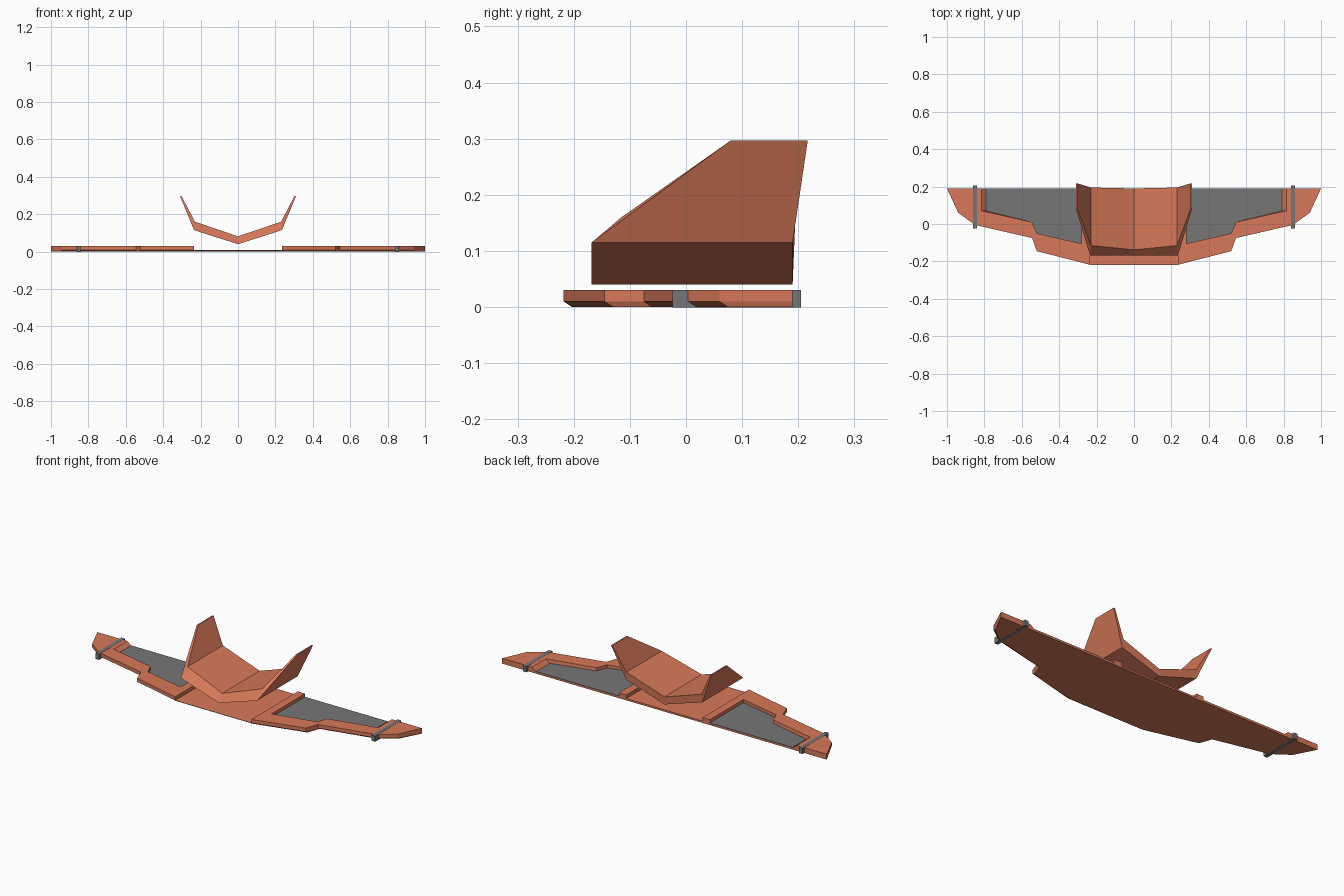
import bpy, bmesh

if "Cube" in bpy.data.objects:
    bpy.data.objects.remove(bpy.data.objects["Cube"])

def material(name, rgb):
    m = bpy.data.materials.new(name)
    m.diffuse_color = (*rgb, 1)
    m.use_nodes = True
    m.node_tree.nodes["Principled BSDF"].inputs["Base Color"].default_value = m.diffuse_color
    return m

ORANGE = material("burnt orange", (0.68, 0.19, 0.10))
GREY = material("mid grey", (0.18, 0.18, 0.18))

def make(name, verts, faces, mat, mirror=False):
    me = bpy.data.meshes.new(name)
    me.from_pydata(verts, [], faces)
    bm = bmesh.new()
    bm.from_mesh(me)
    bmesh.ops.recalc_face_normals(bm, faces=bm.faces)
    bm.to_mesh(me)
    bm.free()
    me.materials.append(mat)
    ob = bpy.data.objects.new(name, me)
    bpy.context.collection.objects.link(ob)
    if mirror:
        ob.modifiers.new("mirror", 'MIRROR').use_axis[0] = True
    return ob

def loft(name, low, high, z0, z1, mat, mirror=False):
    """Closed solid between a lower and an upper outline."""
    n = len(low)
    verts = [(x, y, z0) for x, y in low] + [(x, y, z1) for x, y in high]
    faces = [(i, (i + 1) % n, n + (i + 1) % n, n + i) for i in range(n)]
    faces += [tuple(range(n))[::-1], tuple(range(n, 2 * n))]
    return make(name, verts, faces, mat, mirror)

# Wing outline, right half, front centre to rear tip
lead = [(0.235, -0.218), (0.52, -0.145), (0.545, -0.075),
        (0.85, -0.005), (0.94, 0.06), (1.0, 0.19)]
inner = [(0.28, -0.105), (0.52, -0.05), (0.545, 0.01), (0.79, 0.07), (0.79, 0.19)]

def both(half):
    return half + [(-x, y) for x, y in reversed(half)]

# Thin base plate with undercut leading edge
under = [(x, min(y + 0.015, 0.19)) for x, y in lead]
loft("wing_plate", both(under), both(lead), 0, 0.01, ORANGE)

# Raised rim around each panel, sloping inwards at the tip side
rim_low = [(0.235, 0.19)] + lead + inner[::-1] + [(0.28, 0.19)]
rim_high = [(0.815, y) if x == 0.79 else (x, y) for x, y in rim_low]
loft("wing_rim", rim_low, rim_high, 0.01, 0.03, ORANGE, True)

# Grey recessed panels
panel = inner + [(0.28, 0.19)]
loft("wing_panel", panel, panel, 0.009, 0.012, GREY, True)

# Rods clamped across the wing tips
rod = [(0.84, -0.024), (0.862, -0.024), (0.862, 0.205), (0.84, 0.205)]
loft("tip_rod", rod, rod, -0.0004, 0.0308, GREY, True)

# V-shaped shell with upswept fins: (x, front y, back y, z)
half = [(0, -0.168, 0.19, 0.04), (0.235, -0.168, 0.19, 0.115),
        (0.31, 0.08, 0.217, 0.297), (0.302, 0.08, 0.217, 0.297),
        (0.23, -0.115, 0.195, 0.16), (0, -0.138, 0.19, 0.082)]
ring = half + [(-x, f, b, z) for x, f, b, z in half[4:0:-1]]
n = len(ring)
verts = [(x, f, z) for x, f, b, z in ring] + [(x, b, z) for x, f, b, z in ring]
faces = [(i, (i + 1) % n, n + (i + 1) % n, n + i) for i in range(n)]
for o in (0, n):
    for q in ((0, 1, 4, 5), (1, 2, 3, 4), (0, 5, 6, 9), (9, 6, 7, 8)):
        faces.append(tuple(o + i for i in q))
make("fin_shell", verts, faces, ORANGE)
